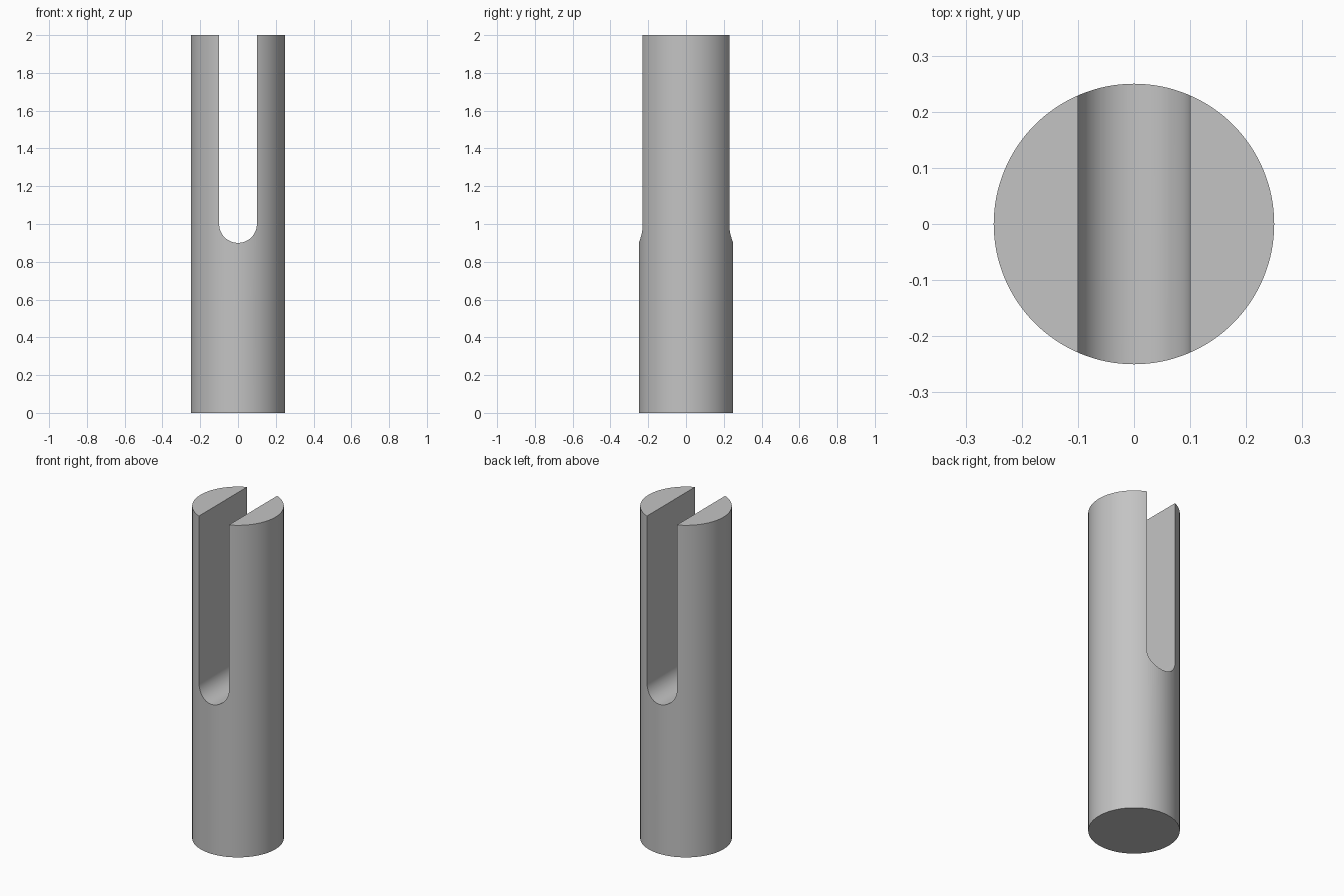
import bpy
import bmesh
from math import cos, sin, pi, radians

RADIUS, HEIGHT = 0.25, 2.0
SLOT_HALF, SLOT_CENTRE = 0.1, 1.0

if "Cube" in bpy.data.objects:
    bpy.data.objects.remove(bpy.data.objects["Cube"], do_unlink=True)

# Plain grey finish
grey = bpy.data.materials.new("plain_grey")
grey.use_nodes = True
colour = (0.55, 0.55, 0.55, 1)
grey.diffuse_color = colour
grey.node_tree.nodes["Principled BSDF"].inputs["Base Color"].default_value = colour

# Round rod
bpy.ops.mesh.primitive_cylinder_add(vertices=128, radius=RADIUS, depth=HEIGHT,
                                    location=(0, 0, HEIGHT / 2))
rod = bpy.context.object
rod.name = "slotted_rod"
rod.data.materials.append(grey)


def make_slot_cutter(steps=48):
    """Round-bottomed slot profile, extruded from front to back."""
    arc = [(SLOT_HALF * cos(pi + pi * i / steps),
            SLOT_CENTRE + SLOT_HALF * sin(pi + pi * i / steps))
           for i in range(steps + 1)]
    top = HEIGHT + 0.2
    profile = arc + [(SLOT_HALF, top), (-SLOT_HALF, top)]
    bm = bmesh.new()
    face = bm.faces.new([bm.verts.new((x, -0.5, z)) for x, z in profile])
    side = bmesh.ops.extrude_face_region(bm, geom=[face])
    moved = [v for v in side["geom"] if isinstance(v, bmesh.types.BMVert)]
    bmesh.ops.translate(bm, verts=moved, vec=(0, 1, 0))
    bmesh.ops.recalc_face_normals(bm, faces=bm.faces)
    mesh = bpy.data.meshes.new("slot_cutter")
    bm.to_mesh(mesh)
    bm.free()
    mesh.materials.append(grey)
    cutter = bpy.data.objects.new("slot_cutter", mesh)
    cutter.hide_render = True
    bpy.context.collection.objects.link(cutter)
    return cutter


# Slot through the upper half
cutter = make_slot_cutter()
cut = rod.modifiers.new("slot", "BOOLEAN")
cut.operation = "DIFFERENCE"
cut.solver = "EXACT"
cut.object = cutter
bpy.context.view_layer.objects.active = rod
bpy.ops.object.modifier_apply(modifier=cut.name)
bpy.data.objects.remove(cutter, do_unlink=True)

# Smooth round walls with crisp rims
rod.select_set(True)
bpy.ops.object.shade_smooth_by_angle(angle=radians(30))
